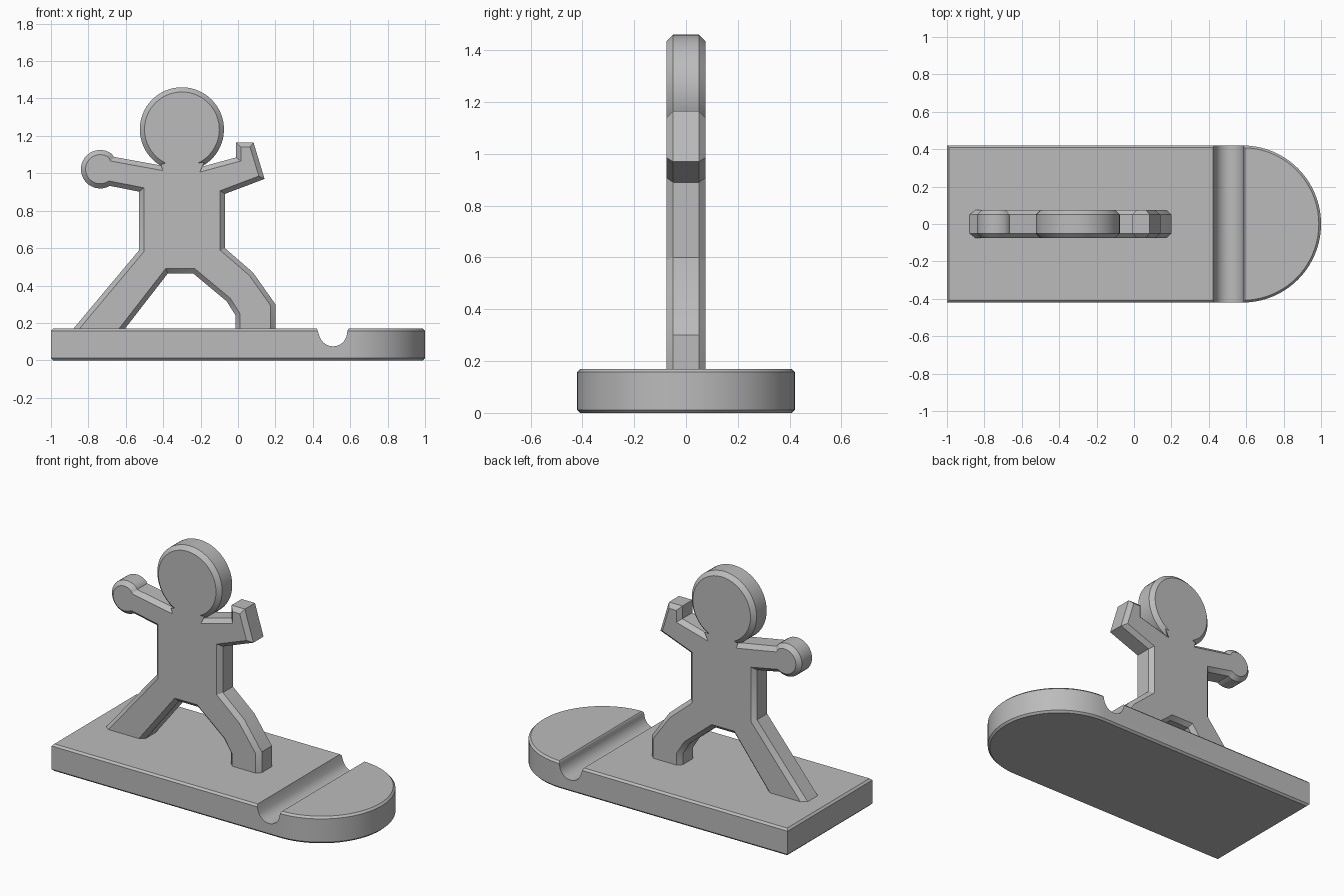
import bpy
import bmesh
from math import radians, cos, sin
from mathutils import Vector

cube = bpy.data.objects.get("Cube")
if cube:
    bpy.data.objects.remove(cube, do_unlink=True)

GREY = (0.5, 0.5, 0.5, 1.0)
grey = bpy.data.materials.new("plain_grey")
grey.use_nodes = True
grey.diffuse_color = GREY
grey.node_tree.nodes["Principled BSDF"].inputs["Base Color"].default_value = GREY


def arc(cx, cy, r, start, end, steps):
    angles = [radians(start + (end - start) * i / steps) for i in range(steps + 1)]
    return [(cx + r * cos(a), cy + r * sin(a)) for a in angles]


def inset(points, d):
    """Mitred inward offset of a counter-clockwise outline."""
    pts = [Vector(p) for p in points]
    result = []
    for i, p in enumerate(pts):
        a = (p - pts[i - 1]).normalized()
        b = (pts[(i + 1) % len(pts)] - p).normalized()
        na, nb = Vector((-a.y, a.x)), Vector((-b.y, b.x))
        result.append(p + (na + nb) * d / max(1 + na.dot(nb), 0.25))
    return result


def slab(name, outline, low, high, chamfer, place):
    """Outline extruded from low to high, with chamfered rims."""
    small = inset(outline, chamfer) if chamfer else outline
    layers = [(small, low), (outline, low + chamfer),
              (outline, high - chamfer), (small, high)]
    if not chamfer:
        layers = [layers[0], layers[-1]]
    bm = bmesh.new()
    rings = [[bm.verts.new(place(p[0], p[1], h)) for p in pts] for pts, h in layers]
    for r0, r1 in zip(rings, rings[1:]):
        for i in range(len(r0)):
            bm.faces.new((r0[i - 1], r0[i], r1[i], r1[i - 1]))
    bm.faces.new(rings[0])
    bm.faces.new(rings[-1])
    bmesh.ops.recalc_face_normals(bm, faces=bm.faces[:])
    mesh = bpy.data.meshes.new(name)
    bm.to_mesh(mesh)
    bm.free()
    mesh.materials.append(grey)
    obj = bpy.data.objects.new(name, mesh)
    bpy.context.collection.objects.link(obj)
    return obj


def upright(u, v, h):
    return (u, h, v)


def flat(u, v, h):
    return (u, v, h)


# Base plate with a rounded end
plate = [(-1, 0.42), (-1, -0.42)] + arc(0.58, 0, 0.42, -90, 90, 40)
base = slab("base_plate", plate, 0, 0.17, 0.012, flat)

# Groove across the plate, flared at its top
groove = ([(0.422, 0.172), (0.422, 0.25), (0.594, 0.25), (0.594, 0.172), (0.586, 0.162)]
          + arc(0.508, 0.15, 0.075, -5, -155, 16) + [(0.43, 0.145)])
cutter = slab("groove_cutter", groove[::-1], -0.6, 0.6, 0, upright)
cutter.hide_render = True
cut = base.modifiers.new("groove", 'BOOLEAN')
cut.operation = 'DIFFERENCE'
cut.solver = 'EXACT'
cut.object = cutter
bpy.context.view_layer.objects.active = base
bpy.ops.object.modifier_apply(modifier=cut.name)
bpy.data.objects.remove(cutter, do_unlink=True)

# Figure silhouette, counter-clockwise from the front foot
front_leg = [(-0.013, 0.13), (0.2, 0.13), (0.2, 0.3), (0.08, 0.47), (-0.07, 0.6)]
bent_arm = [(-0.07, 0.89), (0.142, 0.97), (0.083, 1.165), (-0.01, 1.165),
            (-0.01, 1.085), (-0.22, 1.028)]
head = arc(-0.3, 1.235, 0.225, -70, 250, 56)
straight_arm = [(-0.39, 1.038), (-0.665, 1.088)]
fist = arc(-0.737, 1.022, 0.103, 52, 300, 22)
back_leg = [(-0.528, 0.902), (-0.528, 0.59), (-0.913, 0.13), (-0.635, 0.13)]
crotch = [(-0.375, 0.465), (-0.24, 0.465), (-0.06, 0.315), (-0.013, 0.24)]
outline = front_leg + bent_arm + head + straight_arm + fist + back_leg + crotch
figure = slab("figure", outline, -0.075, 0.075, 0.025, upright)

# Smooth curved walls, keep edges sharp
for obj in (base, figure):
    bpy.ops.object.select_all(action='DESELECT')
    obj.select_set(True)
    bpy.context.view_layer.objects.active = obj
    bpy.ops.object.shade_smooth_by_angle(angle=radians(30))
